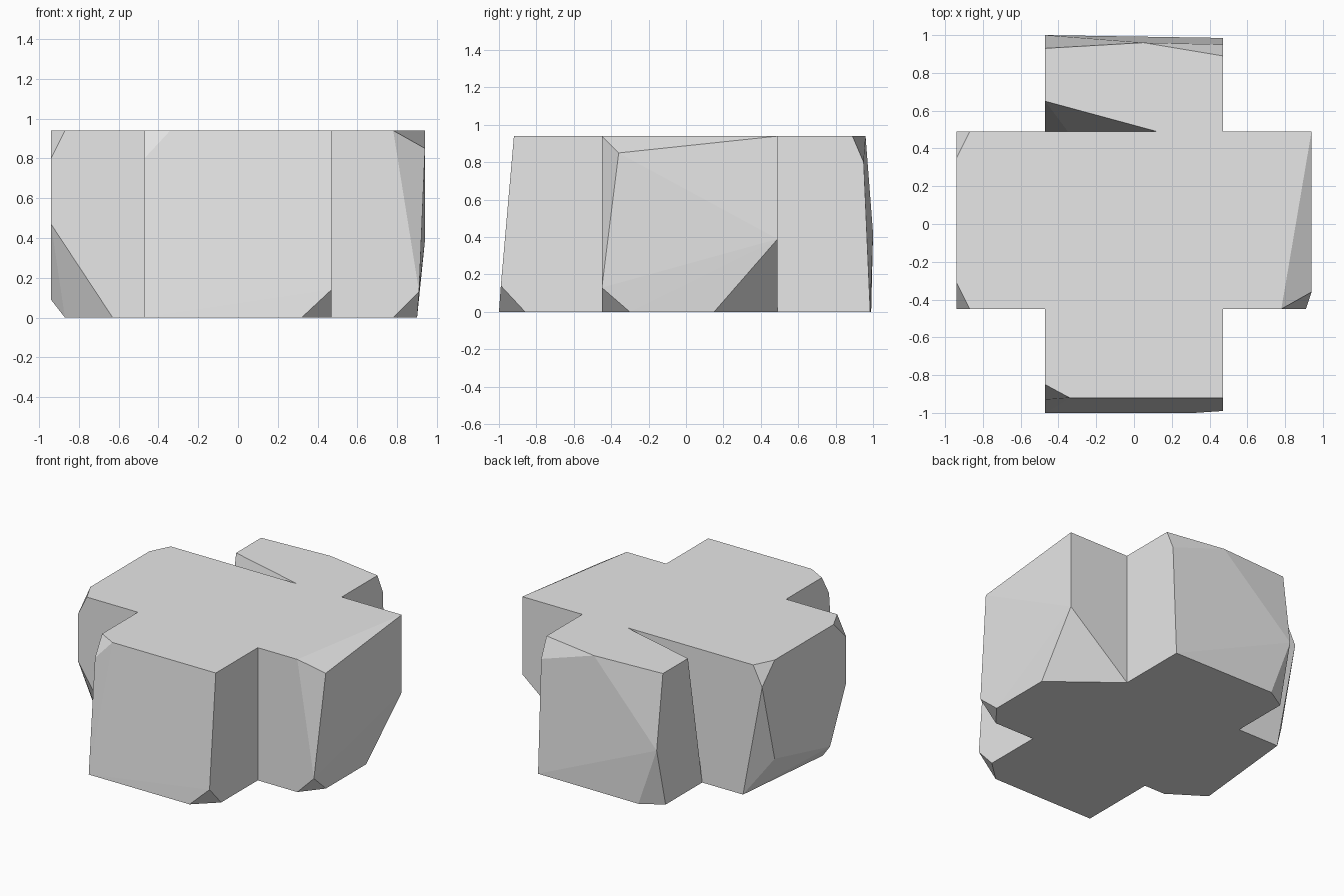
import bpy
import bmesh
import math

cube = bpy.data.objects.get("Cube")
if cube:
    bpy.data.objects.remove(cube, do_unlink=True)

# Shared planes of the cross: inner walls, arm ends, top and bottom
LEFT, RIGHT, FRONT, BACK = -0.47, 0.47, -0.45, 0.49
END_L, END_R = -0.94, 0.94
TOP, BOTTOM = 0.94, 0.0

stone = bpy.data.materials.new("light grey stone")
stone.use_nodes = True
stone.diffuse_color = (0.8, 0.8, 0.8, 1)
stone.node_tree.nodes["Principled BSDF"].inputs["Base Color"].default_value = (0.8, 0.8, 0.8, 1)

bm = bmesh.new()


def add_hull(points, axis=None, plane=None):
    """Add a convex chunk, leaving it open on the plane where it joins the core."""
    verts = [bm.verts.new(p) for p in points]
    before = set(bm.faces)
    bmesh.ops.convex_hull(bm, input=verts)
    if axis is None:
        return
    joint = [f for f in bm.faces if f not in before
             and all(abs(v.co[axis] - plane) < 1e-4 for v in f.verts)]
    bmesh.ops.delete(bm, geom=joint, context='FACES_ONLY')


def wall_x(x):
    return [(x, y, z) for y in (FRONT, BACK) for z in (BOTTOM, TOP)]


def wall_y(y, sides=(LEFT, RIGHT)):
    return [(x, y, z) for x in sides for z in (BOTTOM, TOP)]


# Core: only its top and bottom are exposed
for z in (BOTTOM, TOP):
    bm.faces.new([bm.verts.new((x, y, z)) for x, y in
                  ((LEFT, FRONT), (RIGHT, FRONT), (RIGHT, BACK), (LEFT, BACK))])

# Arm on the +x side, with a shaved front edge and a large chip low at the back
add_hull(wall_x(RIGHT) + [
    (END_R, BACK, TOP), (0.78, FRONT, TOP), (END_R, -0.36, 0.85),
    (0.91, FRONT, 0.13), (0.78, FRONT, BOTTOM), (0.9, -0.3, BOTTOM),
    (0.9, 0.15, BOTTOM), (END_R, BACK, 0.39),
], 0, RIGHT)

# Arm on the -x side, with all corners chipped
add_hull(wall_x(LEFT) + [
    (-0.87, BACK, TOP), (END_L, 0.35, TOP), (END_L, BACK, 0.8),
    (-0.87, FRONT, TOP), (END_L, -0.31, TOP), (END_L, FRONT, 0.8),
    (END_L, 0.35, 0.24), (-0.79, BACK, BOTTOM),
    (END_L, -0.27, 0.09), (-0.87, -0.29, BOTTOM),
    (END_L, FRONT, 0.47), (-0.63, FRONT, BOTTOM),
], 0, LEFT)

# Front arm, with a leaning end and two small chips
add_hull(wall_y(FRONT) + [
    (RIGHT, -0.92, TOP), (-0.34, -0.92, TOP), (LEFT, -0.85, TOP),
    (LEFT, -0.93, 0.8), (LEFT, -1, BOTTOM),
    (RIGHT, -0.99, 0.14), (0.32, -1, BOTTOM), (RIGHT, -0.86, BOTTOM),
], 1, FRONT)

# Back arm, with a wedge split away from the core
split = [(0.12, BACK, TOP), (-0.35, BACK, 0.4), (LEFT, BACK, BOTTOM)]
add_hull(wall_y(BACK, (RIGHT,)) + split + [
    (LEFT, 0.65, TOP), (LEFT, 0.93, TOP), (0.05, 0.96, TOP),
    (RIGHT, 0.89, TOP), (RIGHT, 0.95, 0.8), (RIGHT, 0.985, BOTTOM),
    (LEFT, 1, 0.42), (-0.32, 0.99, BOTTOM), (LEFT, 0.9, BOTTOM),
], 1, BACK)

# Core wall exposed inside the split
bm.faces.new([bm.verts.new(p) for p in split + [(LEFT, BACK, TOP)]])

# Weld the chunks into one block and merge flat areas
bmesh.ops.remove_doubles(bm, verts=bm.verts[:], dist=0.0005)
bmesh.ops.delete(bm, geom=[v for v in bm.verts if not v.link_faces], context='VERTS')
loose = [e for e in bm.edges if not e.link_faces]
bmesh.ops.delete(bm, geom=loose, context='EDGES')
bmesh.ops.recalc_face_normals(bm, faces=bm.faces[:])
bmesh.ops.dissolve_limit(bm, angle_limit=math.radians(0.5),
                         verts=bm.verts[:], edges=bm.edges[:])

mesh = bpy.data.meshes.new("chipped_cross_block")
bm.to_mesh(mesh)
bm.free()
mesh.materials.append(stone)
block = bpy.data.objects.new("chipped_cross_block", mesh)
bpy.context.collection.objects.link(block)
